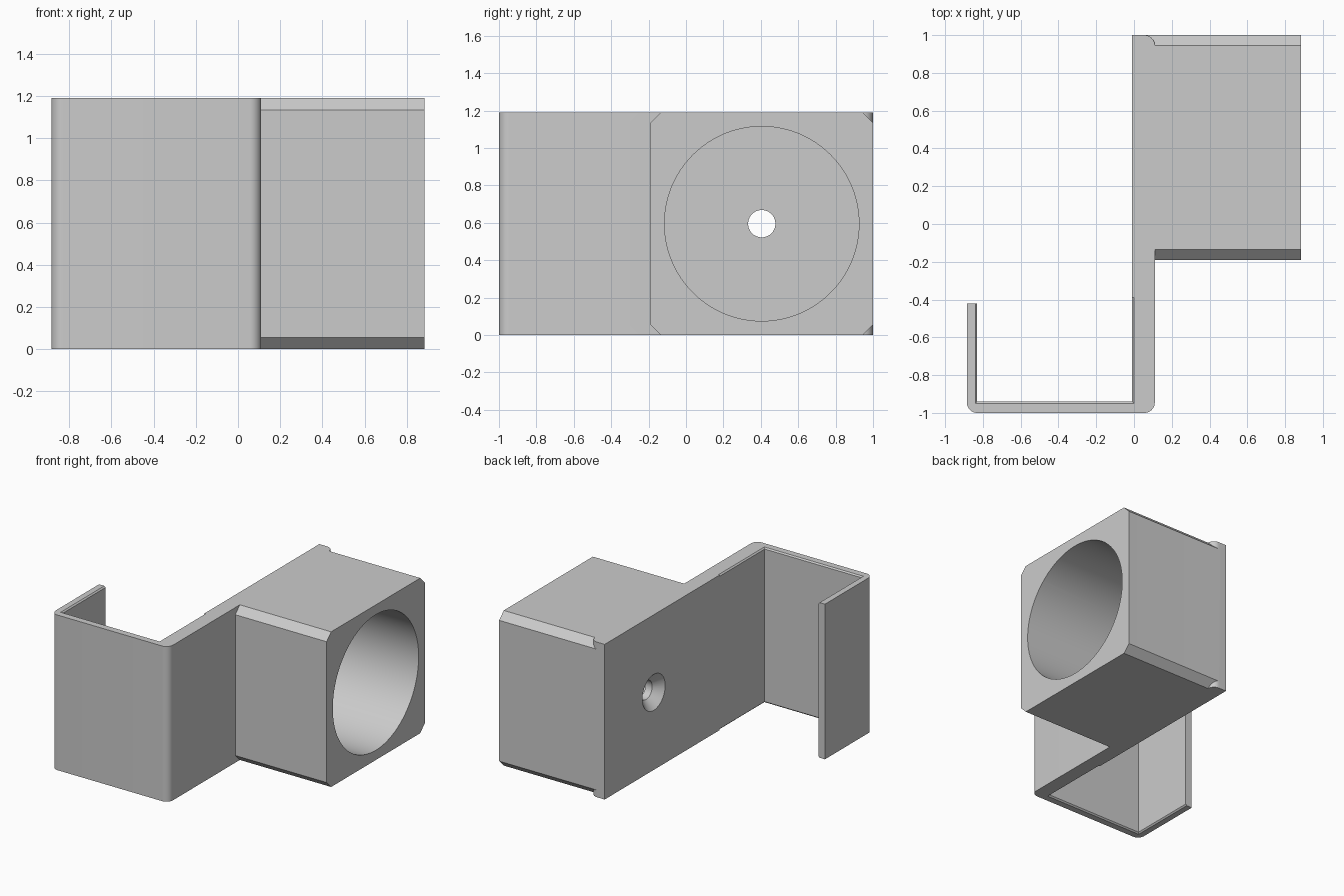
import bpy, bmesh
from math import pi
from mathutils import Matrix, Vector

if "Cube" in bpy.data.objects:
    bpy.data.objects.remove(bpy.data.objects["Cube"])

HEIGHT = 1.19
ROUND = 0.055
AXIS = Vector((0, 0.405, HEIGHT / 2))

grey = bpy.data.materials.new("plain grey")
grey.use_nodes = True
colour = (0.6, 0.6, 0.6, 1)
grey.diffuse_color = colour
grey.node_tree.nodes["Principled BSDF"].inputs["Base Color"].default_value = colour


def make_object(name, bm):
    bmesh.ops.recalc_face_normals(bm, faces=bm.faces)
    mesh = bpy.data.meshes.new(name)
    bm.to_mesh(mesh)
    bm.free()
    obj = bpy.data.objects.new(name, mesh)
    bpy.context.collection.objects.link(obj)
    mesh.materials.append(grey)
    return obj


def prism(name, points, direction, softened=(), segments=1):
    """Extrude an outline and bevel the extruded edges of the chosen corners."""
    bm = bmesh.new()
    verts = [bm.verts.new(p) for p in points]
    face = bm.faces.new(verts)
    bmesh.ops.extrude_face_region(bm, geom=[face], use_keep_orig=True)
    moved = [v for v in bm.verts if v not in verts]
    bmesh.ops.translate(bm, verts=moved, vec=direction)
    corners = [verts[i] for i in softened]
    edges = [e for e in bm.edges
             if (e.verts[0] in corners) != (e.verts[1] in corners)
             and (e.verts[0] in verts) != (e.verts[1] in verts)]
    if edges:
        bmesh.ops.bevel(bm, geom=edges, offset=ROUND, segments=segments,
                        profile=0.5, affect='EDGES')
    return make_object(name, bm)


def cone_x(name, x1, x2, r1, r2, sides):
    """Cylinder or cone lying along x on the bore axis."""
    bm = bmesh.new()
    place = Matrix.Translation(AXIS + Vector(((x1 + x2) / 2, 0, 0)))
    bmesh.ops.create_cone(bm, cap_ends=True, segments=sides, radius1=r1, radius2=r2,
                          depth=x2 - x1, matrix=place @ Matrix.Rotation(pi / 2, 4, 'Y'))
    return make_object(name, bm)


def edge_cutter(name, z, sign):
    """Tapered block that breaks the inner rim of the hook."""
    bm = bmesh.new()
    rings = []
    for grow, dz in ((-0.01, -0.02), (0.02, 0.01)):
        x1, x2, y1, y2 = -0.83 - grow, -0.01 + grow, -0.94 - grow, -0.39
        rings.append([bm.verts.new((x, y, z + sign * dz))
                      for x, y in ((x1, y1), (x2, y1), (x2, y2), (x1, y2))])
    low, high = rings
    bm.faces.new(low)
    bm.faces.new(high)
    for i in range(4):
        j = (i + 1) % 4
        bm.faces.new((low[i], low[j], high[j], high[i]))
    return make_object(name, bm)


def combine(target, other, operation):
    mod = target.modifiers.new(operation.lower(), 'BOOLEAN')
    mod.operation, mod.solver, mod.object = operation, 'EXACT', other
    bpy.context.view_layer.objects.active = target
    bpy.ops.object.modifier_apply(modifier=mod.name)
    bpy.data.objects.remove(other)


# Long plate with the hook folded round the front
outline = [(-0.885, -1), (0.11, -1), (0.11, 1), (-0.01, 1),
           (-0.01, -0.94), (-0.83, -0.94), (-0.83, -0.42), (-0.885, -0.42)]
bracket = prism("hook_bracket", [(x, y, 0) for x, y in outline],
                (0, 0, HEIGHT), softened=(0, 1, 2), segments=10)

# Socket block with chamfered long edges
block = prism("socket_block",
              [(0.03, y, z) for y, z in ((-0.19, 0), (1, 0), (1, HEIGHT), (-0.19, HEIGHT))],
              (0.855, 0, 0), softened=range(4))
# Bevel width is measured along each face, so the chamfers are 45 degrees
combine(bracket, block, 'UNION')

# Bore, screw hole and countersink
combine(bracket, cone_x("bore", 0.11, 1, 0.52, 0.52, 96), 'DIFFERENCE')
combine(bracket, cone_x("screw_hole", -0.1, 0.2, 0.073, 0.073, 48), 'DIFFERENCE')
combine(bracket, cone_x("countersink", -0.03, 0.055, 0.158, 0.073, 48), 'DIFFERENCE')

# Broken inner rims of the hook, top and bottom
combine(bracket, edge_cutter("top_rim", HEIGHT, 1), 'DIFFERENCE')
combine(bracket, edge_cutter("bottom_rim", 0, -1), 'DIFFERENCE')

# Smooth the round surfaces, keep the corners sharp
bpy.ops.object.select_all(action='DESELECT')
bracket.select_set(True)
bpy.context.view_layer.objects.active = bracket
bpy.ops.object.shade_smooth_by_angle(angle=pi / 6)
